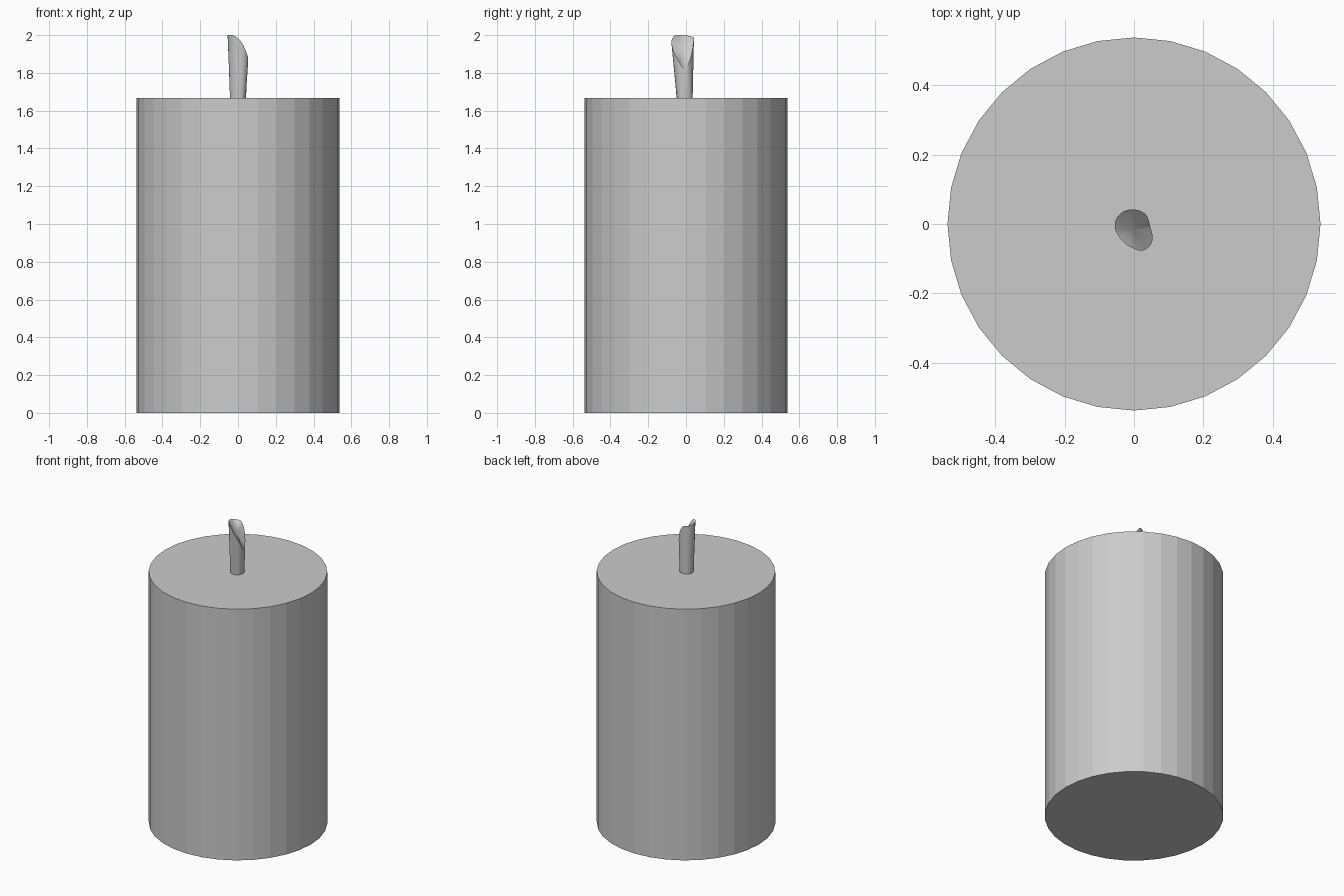
import bpy, bmesh, math
from mathutils import Vector

if "Cube" in bpy.data.objects:
    bpy.data.objects.remove(bpy.data.objects["Cube"])

R, H = 0.537, 1.667


def make_object(name, bm):
    bmesh.ops.recalc_face_normals(bm, faces=bm.faces)
    mesh = bpy.data.meshes.new(name)
    bm.to_mesh(mesh)
    bm.free()
    obj = bpy.data.objects.new(name, mesh)
    bpy.context.collection.objects.link(obj)
    return obj


# Wax body: flat-shaded 32-sided cylinder
bpy.ops.mesh.primitive_cylinder_add(vertices=32, radius=R, depth=H, location=(0, 0, H / 2),
                                    rotation=(0, 0, math.pi / 2))
bpy.context.object.name = "candle_body"

# Wick: round base lofted to a slanted, curved cut
cut = [Vector(p) for p in (
    (0.047, -0.008, 1.82), (0.038, 0.022, 1.87), (0.02, 0.037, 1.94), (-0.006, 0.042, 1.984),
    (-0.032, 0.035, 1.99), (-0.05, 0.017, 1.995), (-0.055, -0.005, 2.0), (-0.049, -0.028, 2.0),
    (-0.03, -0.052, 2.0), (-0.005, -0.069, 1.988), (0.02, -0.077, 1.96), (0.042, -0.067, 1.915),
    (0.054, -0.042, 1.87))]
n, sub = len(cut), 3


def spline(i, t):
    a, b, c, d = (cut[(i + k) % n] for k in (-1, 0, 1, 2))
    return 0.5 * (2 * b + (c - a) * t + (2 * a - 5 * b + 4 * c - d) * t * t
                  + (3 * b - a - 3 * c + d) * t ** 3)


top_pts = [spline(i, k / sub) for i in range(n) for k in range(sub)]
count = len(top_pts)
bm = bmesh.new()
top = [bm.verts.new(p) for p in top_pts]
base = []
for p in top_pts:
    a = math.atan2(p.y + 0.015, p.x)
    base.append(bm.verts.new((0.042 * math.cos(a), -0.007 + 0.042 * math.sin(a), H - 0.01)))
centre = bm.verts.new((0.0, -0.015, 1.935))
for i in range(count):
    j = (i + 1) % count
    bm.faces.new((base[i], base[j], top[j], top[i]))
    bm.faces.new((top[i], top[j], centre))
bm.faces.new(base)
wick = make_object("wick", bm)
bpy.ops.object.select_all(action='DESELECT')
wick.select_set(True)
bpy.context.view_layer.objects.active = wick
bpy.ops.object.shade_smooth_by_angle(angle=math.radians(30))
